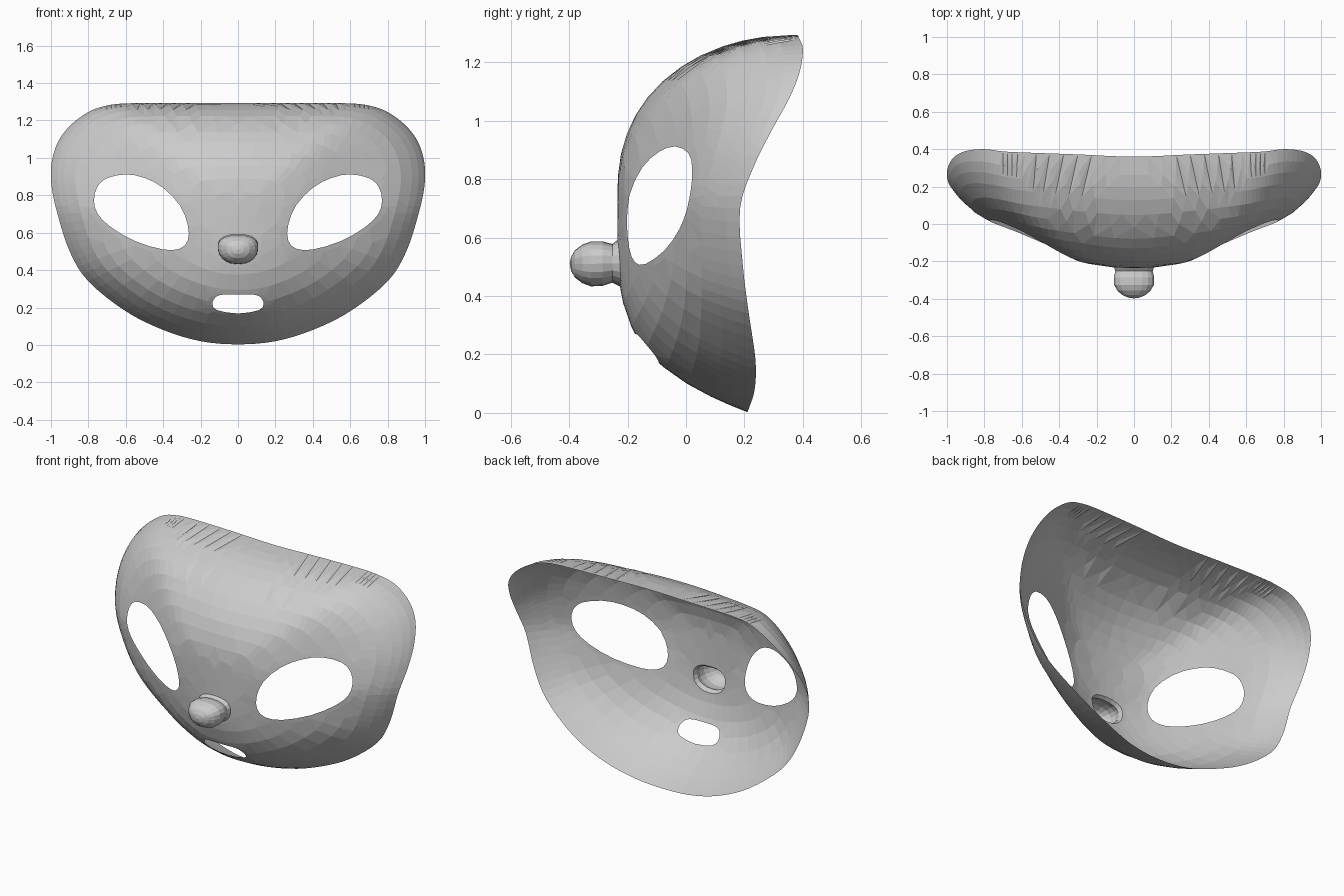
import bpy, bmesh, math
from mathutils import Vector
from mathutils.geometry import delaunay_2d_cdt

if "Cube" in bpy.data.objects:
    bpy.data.objects.remove(bpy.data.objects["Cube"])

CX, CZ, Y0 = 0.0, 0.75, -0.235


def spline(pts, n):
    """Closed Catmull-Rom curve, n samples per span."""
    P = [Vector(p) for p in pts]
    out = []
    for i in range(len(P)):
        a, b, c, d = (P[(i + k - 1) % len(P)] for k in range(4))
        for j in range(n):
            t = j / n
            out.append(0.5 * (2 * b + (c - a) * t + (2 * a - 5 * b + 4 * c - d) * t * t
                              + (3 * b - a - 3 * c + d) * t ** 3))
    return out


def lerp_table(tab, x):
    for (x0, y0), (x1, y1) in zip(tab, tab[1:]):
        if x <= x1:
            return y0 + (y1 - y0) * (x - x0) / (x1 - x0)
    return tab[-1][1]


# Outer rim of the mask: right half as (x, z, depth), mirrored to the left
half = [(.2, .02, .217), (.4, .08, .235), (.6, .18, .238), (.8, .34, .215), (.9, .5, .195),
        (.965, .7, .185), (.997, .85, .235), (.997, .97, .295), (.965, 1.08, .355),
        (.9, 1.17, .39), (.8, 1.245, .4), (.7, 1.28, .388), (.58, 1.292, .382), (.3, 1.294, .372)]
keys = [(0, .003, .21)] + half + [(0, 1.293, .36)] + [(-x, z, y) for x, z, y in reversed(half)]
rim = spline(keys, 8)
polar = sorted((math.atan2(p.y - CZ, p.x - CX), math.hypot(p.x - CX, p.y - CZ), p.z) for p in rim)
polar = ([(polar[-1][0] - 2 * math.pi,) + polar[-1][1:]] + polar
         + [(polar[0][0] + 2 * math.pi,) + polar[0][1:]])
rim_radius = [(a, r) for a, r, y in polar]
rim_depth = [(a, y) for a, r, y in polar]
SIDE = [(0, 0), (.1, .005), (.2, .025), (.3, .08), (.4, .175), (.5, .28), (.6, .39),
        (.77, .56), (.86, .67), (.95, .85), (1, 1)]


def depth(x, z):
    """Depth of the face surface at a front-view position."""
    dx, dz = x - CX, z - CZ
    if abs(dx) + abs(dz) < 1e-6:
        return Y0
    a = math.atan2(dz, dx)
    rho = min(1, math.hypot(dx, dz) / lerp_table(rim_radius, a))
    v = dz / (.55 if dz > 0 else .75)
    w = dx * dx / (dx * dx + v * v)
    vert = 1 - math.sqrt(max(0, 1 - rho ** 2.3)) if dz > 0 else rho ** 4.5
    h = w * lerp_table(SIDE, rho) + (1 - w) * vert
    return Y0 + h * (lerp_table(rim_depth, a) - Y0)


def grow(loop, s):
    c = sum(loop, Vector((0, 0))) / len(loop)
    return [c + (p - c) * s for p in loop]


def inside(p, loop):
    hit = False
    for a, b in zip(loop, loop[1:] + loop[:1]):
        if (a.y > p.y) != (b.y > p.y) and p.x < a.x + (p.y - a.y) * (b.x - a.x) / (b.y - a.y):
            hit = not hit
    return hit


def nose_loop(w, h, zc, n=20):
    out = []
    for i in range(n):
        t = 2 * math.pi * i / n
        c, s = math.cos(t), math.sin(t)
        out.append(Vector((w * math.copysign(abs(c) ** .85, c) * (1 + .12 * s),
                           zc + h * math.copysign(abs(s) ** .85, s))))
    return out


# Eye, mouth and nose openings in the front view
eye_r = spline([(.77, .77), (.755, .84), (.705, .89), (.6, .912), (.5, .893), (.4, .84), (.31, .745),
                (.268, .64), (.268, .56), (.31, .515), (.4, .51), (.55, .555), (.68, .63), (.75, .7)], 2)
eye_l = [Vector((-p.x, p.y)) for p in eye_r]
mouth = spline([(0, .27), (.09, .268), (.125, .25), (.137, .215), (.11, .185), (0, .168),
                (-.11, .185), (-.137, .215), (-.125, .25), (-.09, .268)], 2)
nose_hole = nose_loop(.108, .08, .512)
holes = [eye_r, eye_l, mouth, nose_hole]
loops_around = [grow(eye_r, 1.15), grow(eye_l, 1.15), grow(mouth, 1.2), grow(nose_hole, 1.2)]
keep_out = [grow(eye_r, 1.27), grow(eye_l, 1.27), grow(mouth, 1.35), grow(nose_hole, 1.4)]

# Face shell: rings between centre and rim, triangulated around the openings
edge = [Vector((p.x, p.y)) for p in rim[::2]]
pts, edges = [], []
for loop in [edge] + holes:
    n0 = len(pts)
    pts += loop
    edges += [(n0 + i, n0 + (i + 1) % len(loop)) for i in range(len(loop))]
for loop in loops_around:
    pts += loop
centre = Vector((CX, CZ))
for rho, step in [(.12, 8), (.25, 4), (.38, 4), (.5, 2), (.61, 2), (.71, 2), (.8, 2),
                  (.87, 1), (.93, 1), (.965, 1), (.988, 1)]:
    for p in edge[::step]:
        q = centre + (p - centre) * rho
        if not any(inside(q, k) for k in keep_out):
            pts.append(q)
pts.append(centre)
v2, _, tris, *_ = delaunay_2d_cdt(pts, edges, [], 1, 1e-5)


def finish(name, bm):
    me = bpy.data.meshes.new(name)
    bm.to_mesh(me)
    bm.free()
    ob = bpy.data.objects.new(name, me)
    bpy.context.collection.objects.link(ob)
    return ob


bm = bmesh.new()
vs = [bm.verts.new((p.x, depth(p.x, p.y), p.y)) for p in v2]
for t in tris:
    c = sum((v2[i] for i in t), Vector((0, 0))) / len(t)
    if not any(inside(c, h) for h in holes):
        f = bm.faces.new([vs[i] for i in t])
        f.normal_update()
        if f.normal.y > 0:
            f.normal_flip()
bmesh.ops.join_triangles(bm, faces=bm.faces[:], angle_face_threshold=.6, angle_shape_threshold=.9)
bmesh.ops.delete(bm, geom=[v for v in bm.verts if not v.link_faces], context='VERTS')
face = finish("mask_face", bm)

# Nose: hollow bulb growing out of its opening, open at the back
bm = bmesh.new()
rings = [[bm.verts.new((p.x, depth(p.x, p.y), p.y)) for p in nose_hole]]
for y, w, h, zc in [(-.252, .1, .066, .512), (-.285, .108, .076, .511), (-.325, .106, .077, .51),
                    (-.355, .09, .066, .51), (-.38, .062, .047, .51), (-.393, .032, .025, .51)]:
    rings.append([bm.verts.new((p.x, y, p.y)) for p in nose_loop(w, h, zc)])
for a, b in zip(rings, rings[1:]):
    for i in range(len(a)):
        j = (i + 1) % len(a)
        bm.faces.new((a[i], a[j], b[j], b[i]))
tip = bm.verts.new((0, -.398, .51))
for i in range(len(rings[-1])):
    bm.faces.new((rings[-1][i], rings[-1][(i + 1) % len(rings[-1])], tip))
nose = finish("nose", bm)
